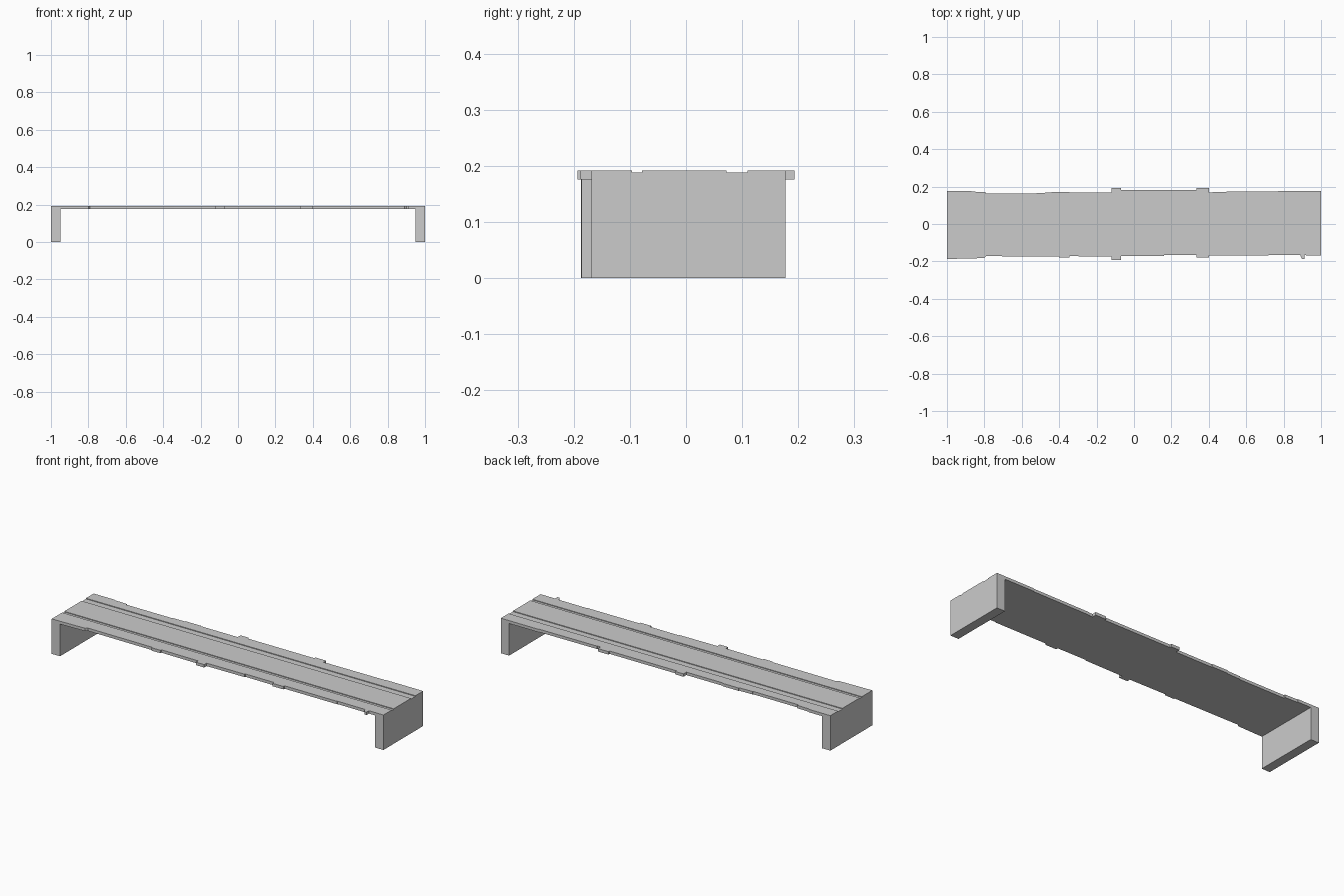
import bpy, bmesh

if "Cube" in bpy.data.objects:
    bpy.data.objects.remove(bpy.data.objects["Cube"])

TOP, UNDER, INNER = 0.192, 0.176, 0.95


def prism(name, pts, z0, z1):
    bm = bmesh.new()
    f = bm.faces.new([bm.verts.new((x, y, z0)) for x, y in pts])
    ext = bmesh.ops.extrude_face_region(bm, geom=[f])
    verts = [v for v in ext["geom"] if isinstance(v, bmesh.types.BMVert)]
    bmesh.ops.translate(bm, verts=verts, vec=(0, 0, z1 - z0))
    bmesh.ops.recalc_face_normals(bm, faces=bm.faces[:])
    me = bpy.data.meshes.new(name)
    bm.to_mesh(me)
    bm.free()
    ob = bpy.data.objects.new(name, me)
    bpy.context.collection.objects.link(ob)
    return ob


def box(name, x0, x1, y0, y1, z0, z1):
    return prism(name, [(x0, y0), (x1, y0), (x1, y1), (x0, y1)], z0, z1)


def cut(ob, cutter):
    cutter.hide_render = True
    mod = ob.modifiers.new(cutter.name, 'BOOLEAN')
    mod.operation, mod.solver, mod.object = 'DIFFERENCE', 'EXACT', cutter
    bpy.context.view_layer.objects.active = ob
    bpy.ops.object.modifier_apply(modifier=mod.name)
    bpy.data.objects.remove(cutter)


# Stepped plan outline, left to right along the front and back edges
front = [(-1, -.187), (-.87, -.184), (-.80, -.182), (-.79, -.172), (-.40, -.174),
         (-.40, -.180), (-.345, -.180), (-.345, -.172), (-.12, -.174),
         (-.12, -.193), (-.07, -.193), (-.07, -.172), (.16, -.170), (.16, -.165),
         (.335, -.166), (.335, -.178), (.40, -.178), (.40, -.168), (.72, -.168),
         (.72, -.165), (.89, -.166), (.892, -.176), (.900, -.188), (.912, -.188),
         (.912, -.167), (1, -.168)]
back = [(-1, .177), (-.87, .177), (-.87, .173), (-.795, .171), (-.795, .163),
        (-.52, .163), (-.52, .166), (-.44, .168), (-.44, .172), (-.345, .172),
        (-.345, .168), (-.12, .168), (-.12, .193), (-.07, .193), (-.07, .183),
        (.335, .183), (.335, .193), (.40, .193), (.40, .169), (.42, .169),
        (.42, .172), (.77, .174), (.77, .177), (1, .177)]

# Deck with its two end walls in one piece
deck = prism("deck_with_end_walls", front + back[::-1], 0, TOP)
cut(deck, box("span_opening", -INNER, INNER, -.3, .3, -.1, UNDER))

# Shallow channels running along the top
for i, (y0, y1) in enumerate([(-.096, -.078), (.072, .110)]):
    cut(deck, box(f"channel_{i}", -1.1, 1.1, y0, y1, TOP - .004, TOP + .1))
